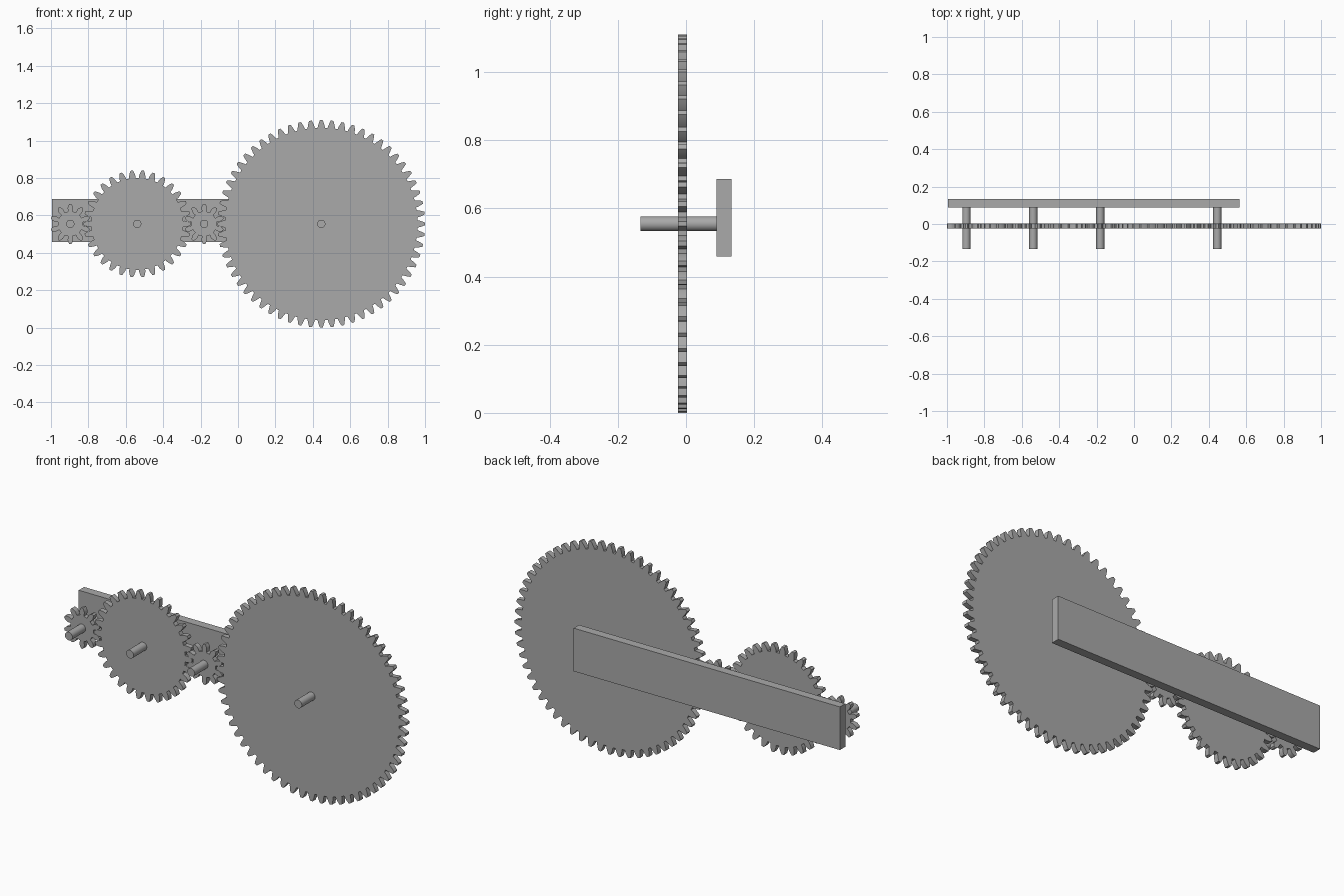
import bpy, bmesh, math

if "Cube" in bpy.data.objects:
    bpy.data.objects.remove(bpy.data.objects["Cube"])

M = 0.01789           # gear module
ZC = 31 * M           # axle height
Y0, Y1 = -0.0235, 0.003

grey = bpy.data.materials.new("plain grey")
grey.diffuse_color = (0.4, 0.4, 0.4, 1)
grey.use_nodes = True
grey.node_tree.nodes["Principled BSDF"].inputs["Base Color"].default_value = grey.diffuse_color


def finish(ob, smooth=True):
    ob.data.materials.append(grey)
    bpy.ops.object.select_all(action='DESELECT')
    ob.select_set(True)
    bpy.context.view_layer.objects.active = ob
    if smooth:
        bpy.ops.object.shade_smooth_by_angle(angle=math.radians(30))


def gear(name, teeth, x, phase):
    # involute spur gear, outline in the xz plane
    pa = math.radians(20)
    rp = teeth * M / 2
    rb, ra, rr = rp * math.cos(pa), rp + M, rp - 1.25 * M

    def inv(a):
        return math.tan(a) - a

    def half(r):
        a = math.acos(min(1, rb / r))
        return math.pi / (2 * teeth) + inv(pa) - inv(a)

    start = max(rb, rr)
    flank = [(start + (ra - start) * i / 5, 0) for i in range(6)]
    flank = [(r, half(r)) for r, _ in flank]
    if rr < rb:
        flank.insert(0, (rr, half(rb)))
    # one tooth: rising flank, tip, falling flank, middle of the gap
    tooth = [(r, -a) for r, a in flank] + [(ra, 0)]
    tooth += [(r, a) for r, a in reversed(flank)] + [(rr, math.pi / teeth)]

    bm = bmesh.new()
    verts = []
    for t in range(teeth):
        base = phase + 2 * math.pi * t / teeth
        for r, a in tooth:
            verts.append(bm.verts.new((r * math.cos(base + a), Y0, r * math.sin(base + a))))
    face = bm.faces.new(verts)
    ext = bmesh.ops.extrude_face_region(bm, geom=[face], use_keep_orig=True)
    for g in ext['geom']:
        if isinstance(g, bmesh.types.BMVert):
            g.co.y = Y1
    bmesh.ops.recalc_face_normals(bm, faces=bm.faces)
    me = bpy.data.meshes.new(name)
    bm.to_mesh(me)
    bm.free()
    ob = bpy.data.objects.new(name, me)
    ob.location = (x, 0, ZC)
    bpy.context.collection.objects.link(ob)
    finish(ob)


# Gear train: small, medium, small, large, each on its axle
x = -1 + 5.79 * M
previous = None
for name, teeth, phase in (("input_pinion", 10, math.pi / 10),
                           ("middle_gear", 30, 0),
                           ("second_pinion", 10, math.pi / 10),
                           ("large_gear", 60, 0)):
    if previous:
        x += (previous + teeth) * M / 2
    gear(name, teeth, x, phase)
    bpy.ops.mesh.primitive_cylinder_add(vertices=48, radius=0.0218, depth=0.223,
                                        location=(x, -0.0225, ZC),
                                        rotation=(math.pi / 2, 0, 0))
    axle = bpy.context.object
    axle.name = name + "_axle"
    finish(axle)
    previous = teeth

# Back plate carrying the axles
bpy.ops.mesh.primitive_cube_add(size=1, location=(-0.2155, 0.1115, 0.5725))
plate = bpy.context.object
plate.name = "back_plate"
plate.scale = (1.557, 0.045, 0.228)
bpy.ops.object.transform_apply(location=False, rotation=False, scale=True)
finish(plate, False)
